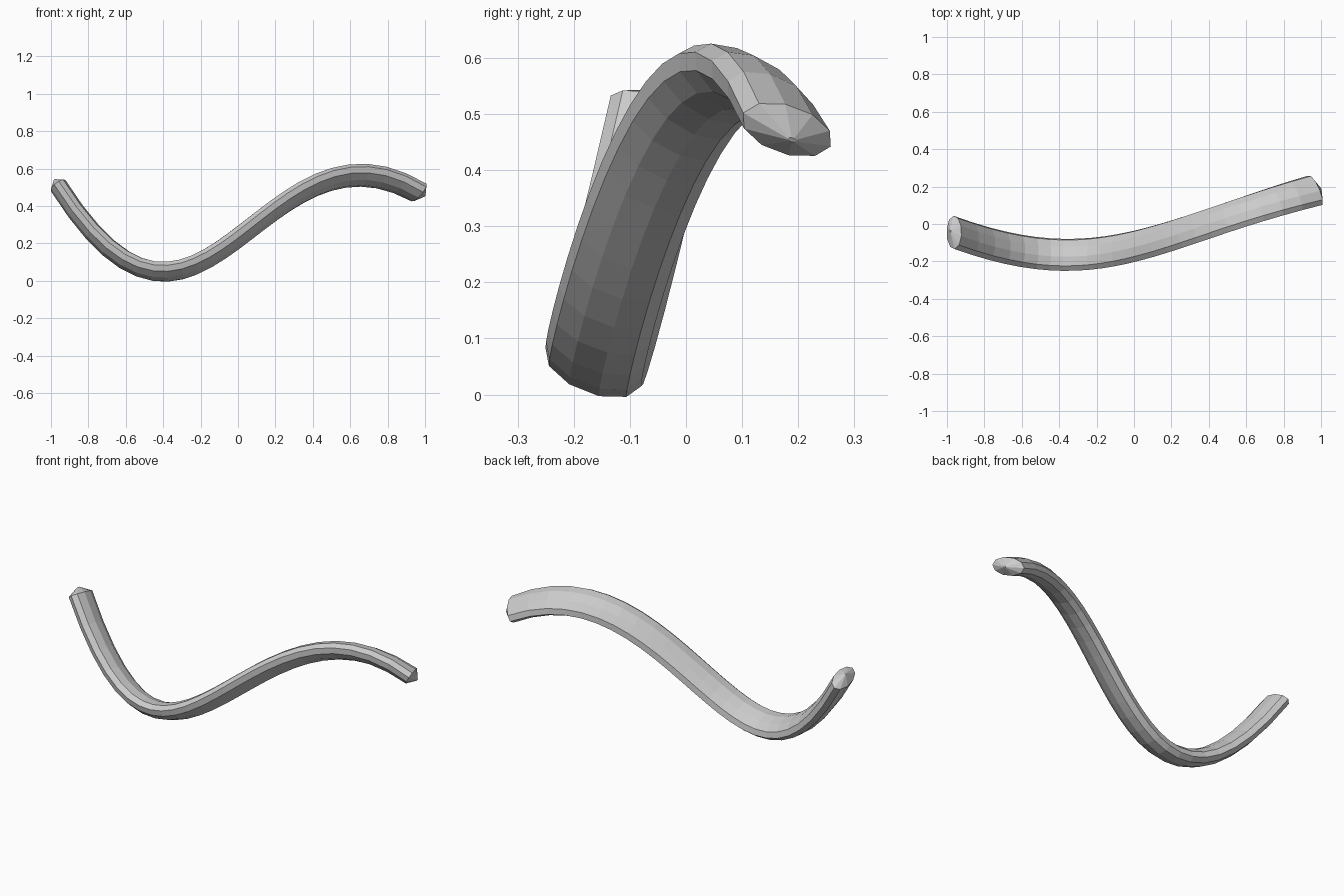
import bpy, bmesh, math
from mathutils import Vector

cube = bpy.data.objects.get("Cube")
if cube:
    bpy.data.objects.remove(cube, do_unlink=True)

SIDES, SEGMENTS = 10, 24
HALF_WIDTH, HALF_THICK = 0.092, 0.047
TIP_LENGTH, TIP_SCALE = 0.037, 0.09

# S-shaped centre line: one cubic curve
PATH = [Vector(p) for p in ((-0.962, -0.045, 0.51), (-0.182, -0.329, -0.725),
                            (0.118, -0.05, 0.965), (0.968, 0.18, 0.472))]


def point(t):
    a, b, c, d = PATH
    s = 1 - t
    return a * s**3 + b * 3 * t * s * s + c * 3 * t * t * s + d * t**3


def tangent(t):
    a, b, c, d = PATH
    s = 1 - t
    return ((b - a) * s * s + (c - b) * 2 * s * t + (d - c) * t * t).normalized()


def add_ring(bm, t, shift=0.0, scale=1.0):
    """Flattened, slightly tilted ten-sided section across the path."""
    along = tangent(t)
    wide = Vector((0, -0.93, 0.3 + 0.25 * t))
    wide = (wide - along * wide.dot(along)).normalized()
    thick = along.cross(wide)
    centre = point(t) + along * shift
    ring = []
    for i in range(SIDES):
        angle = math.tau * i / SIDES
        across = wide * HALF_WIDTH * math.cos(angle)
        depth = thick * HALF_THICK * math.sin(angle)
        ring.append(bm.verts.new(centre + (across + depth) * scale))
    return ring


# Flattened rod, with a shallow blunt cone on each end
bm = bmesh.new()
rings = [add_ring(bm, 0, -TIP_LENGTH, TIP_SCALE)]
rings += [add_ring(bm, i / SEGMENTS) for i in range(SEGMENTS + 1)]
rings.append(add_ring(bm, 1, TIP_LENGTH, TIP_SCALE))
for r0, r1 in zip(rings, rings[1:]):
    for i in range(SIDES):
        j = (i + 1) % SIDES
        bm.faces.new((r0[i], r0[j], r1[j], r1[i]))
bm.faces.new(rings[0])
bm.faces.new(rings[-1])
bmesh.ops.recalc_face_normals(bm, faces=bm.faces)

mesh = bpy.data.meshes.new("curved_rod")
bm.to_mesh(mesh)
bm.free()
rod = bpy.data.objects.new("curved_rod", mesh)
bpy.context.collection.objects.link(rod)
